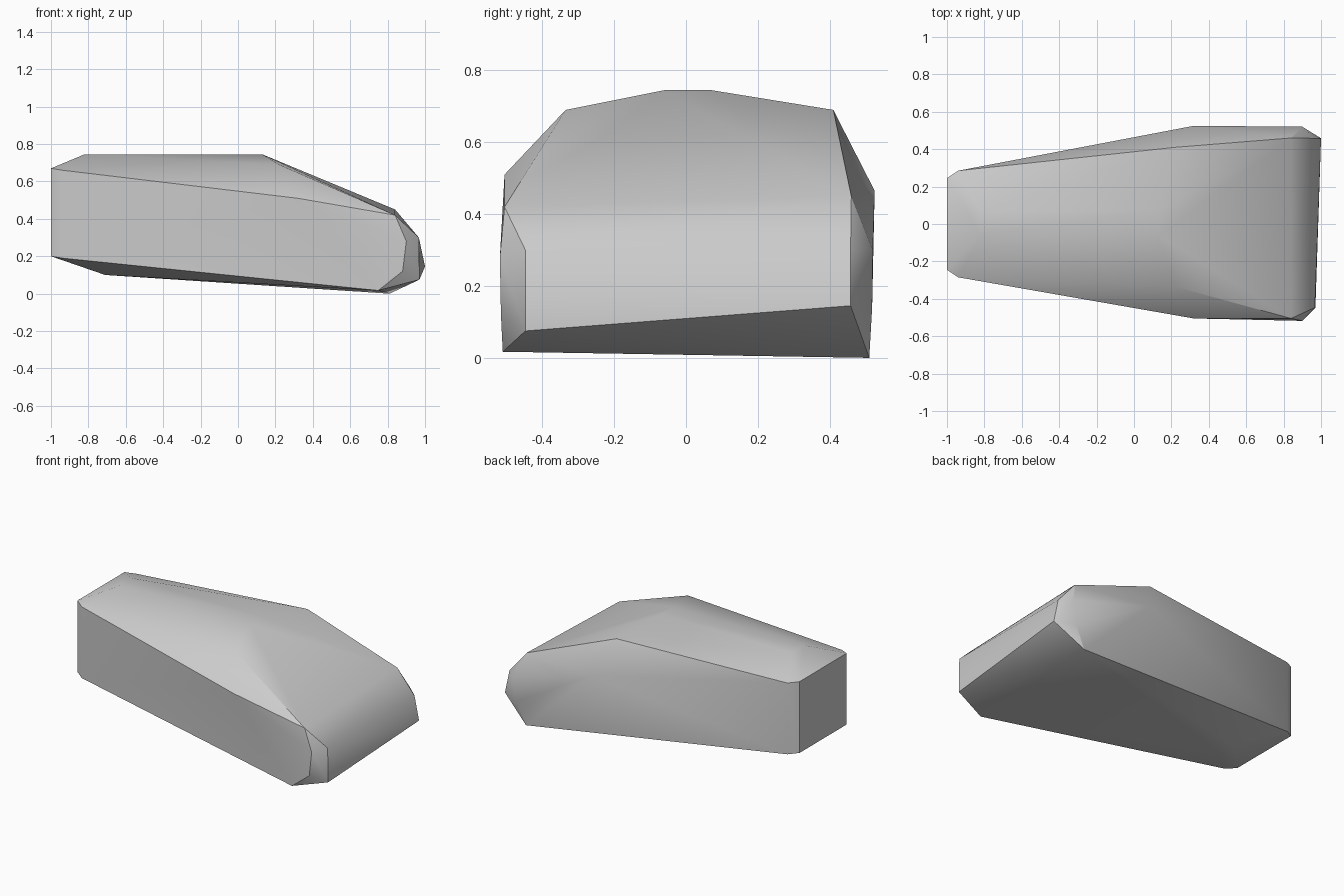
import bpy, bmesh, math

cube = bpy.data.objects.get("Cube")
if cube:
    bpy.data.objects.remove(cube, do_unlink=True)

# Plain grey material
grey = bpy.data.materials.new("plain grey")
grey.use_nodes = True
colour = (0.6, 0.6, 0.6, 1)
grey.diffuse_color = colour
grey.node_tree.nodes["Principled BSDF"].inputs["Base Color"].default_value = colour

# Corner points of the faceted body, grouped by region
tail = [(x, s * y, z) for x, y, low, high in [(-1, 0.245, 0.2, 0.67), (-0.94, 0.285, 0.19, 0.66)]
        for s in (-1, 1) for z in (low, high)]
ridge = [(x, y, 0.745) for x in (-0.82, 0.13) for y in (-0.06, 0.07)]
keel = [(-0.71, y, 0.1) for y in (-0.05, 0.07)]
shoulders = [(0.22, -0.335, 0.69), (0.22, 0.41, 0.69),
             (0.32, -0.505, 0.51), (0.32, 0.525, 0.465)]
front_cheek = [(0.84, -0.505, 0.42), (0.9, -0.518, 0.28), (0.88, -0.515, 0.12), (0.75, -0.51, 0.017)]
back_cheek = [(0.84, 0.46, 0.45), (0.9, 0.52, 0.3), (0.88, 0.518, 0.14), (0.81, 0.51, 0)]
nose = [(0.97, -0.447, 0.075), (0.967, -0.447, 0.3), (1, 0.458, 0.145), (0.967, 0.458, 0.3)]

# Wrap the corners in one closed shell
bm = bmesh.new()
for point in tail + ridge + keel + shoulders + front_cheek + back_cheek + nose:
    bm.verts.new(point)
result = bmesh.ops.convex_hull(bm, input=bm.verts)
loose = {v for v in result["geom_interior"] + result["geom_unused"] if isinstance(v, bmesh.types.BMVert)}
bmesh.ops.delete(bm, geom=[v for v in loose if not v.link_faces], context="VERTS")
bmesh.ops.recalc_face_normals(bm, faces=bm.faces)
mesh = bpy.data.meshes.new("body")
bm.to_mesh(mesh)
bm.free()
mesh.materials.append(grey)

# Smooth body with crisp main creases
body = bpy.data.objects.new("body", mesh)
bpy.context.collection.objects.link(body)
bpy.context.view_layer.objects.active = body
body.select_set(True)
bpy.ops.object.shade_smooth_by_angle(angle=math.radians(30))
